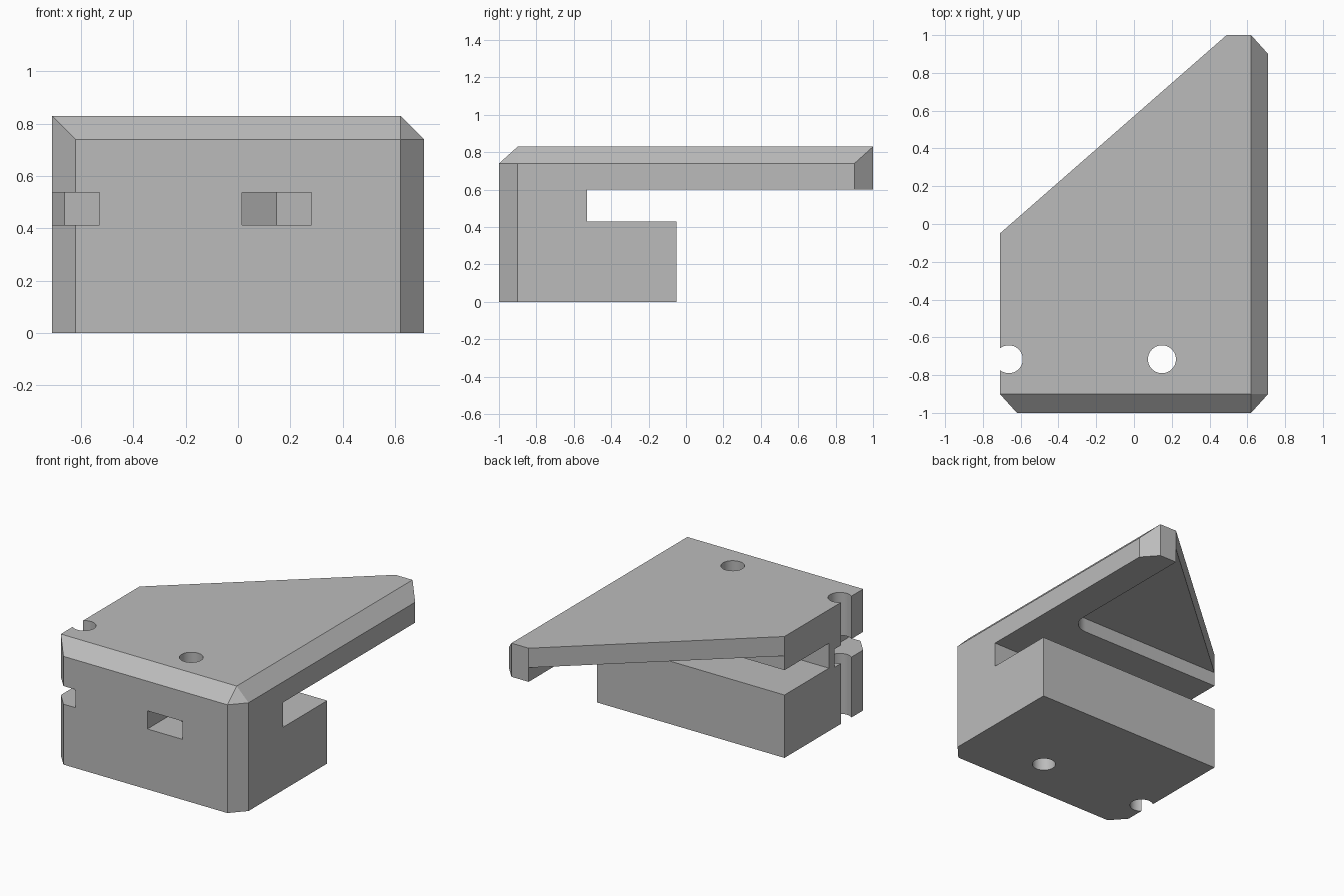
import bpy
import bmesh
from math import cos, sin, pi, radians
from mathutils import Matrix

cube = bpy.data.objects.get("Cube")
if cube:
    bpy.data.objects.remove(cube, do_unlink=True)

TOP = 0.83
NUT_R = 0.133 / cos(pi / 6)      # hexagon corner radius
BORE_Y = -0.716
BORES = (-0.663, 0.148)

# Single matte grey plastic
grey = bpy.data.materials.new("grey_plastic")
grey.use_nodes = True
colour = (0.5, 0.5, 0.5, 1)
grey.diffuse_color = colour
grey.node_tree.nodes["Principled BSDF"].inputs["Base Color"].default_value = colour


def prism(name, outline, low, high, matrix=Matrix()):
    """Extrude a flat outline from low to high along its local z."""
    bm = bmesh.new()
    face = bm.faces.new([bm.verts.new((x, y, low)) for x, y in outline])
    moved = bmesh.ops.extrude_face_region(bm, geom=[face])["geom"]
    verts = [v for v in moved if isinstance(v, bmesh.types.BMVert)]
    bmesh.ops.translate(bm, vec=(0, 0, high - low), verts=verts)
    bmesh.ops.transform(bm, matrix=matrix, verts=bm.verts)
    bmesh.ops.recalc_face_normals(bm, faces=bm.faces)
    mesh = bpy.data.meshes.new(name)
    bm.to_mesh(mesh)
    bm.free()
    mesh.materials.append(grey)
    obj = bpy.data.objects.new(name, mesh)
    bpy.context.collection.objects.link(obj)
    return obj


def arc(cx, cy, r, start, end, steps):
    return [(cx + r * cos(start + (end - start) * i / steps),
             cy + r * sin(start + (end - start) * i / steps)) for i in range(steps + 1)]


def carve(body, cutter):
    """Subtract the cutter from the body and discard it."""
    cutter.hide_render = True
    mod = body.modifiers.new("cut", 'BOOLEAN')
    mod.operation = 'DIFFERENCE'
    mod.solver = 'EXACT'
    mod.object = cutter
    bpy.context.view_layer.objects.active = body
    bpy.ops.object.modifier_apply(modifier=mod.name)
    bpy.data.objects.remove(cutter, do_unlink=True)


# Body: plan outline with chamfered corners and a long diagonal rear edge
body = prism("bracket_body", [
    (-0.62, -1), (0.62, -1), (0.71, -0.9), (0.71, 0.9),
    (0.62, 1), (0.49, 1), (-0.71, -0.05), (-0.71, -0.9)], 0, TOP)

# Chamfers along the front and right top edges, and the corner between them
bm = bmesh.new()
bm.from_mesh(body.data)
corner = (0.62, -0.9, TOP)
for normal in ((0, -0.9, 1), (1, 0, 1), (1, -0.9, 1)):
    bmesh.ops.bisect_plane(bm, geom=bm.verts[:] + bm.edges[:] + bm.faces[:],
                           dist=0.0001, plane_co=corner, plane_no=normal, clear_outer=True)
    bmesh.ops.holes_fill(bm, edges=[e for e in bm.edges if e.is_boundary])
bmesh.ops.recalc_face_normals(bm, faces=bm.faces)
bm.to_mesh(body.data)
bm.free()

# Step under the top plate plus the slot, as one profile swept across x
across = Matrix(((0, 0, 1, 0), (1, 0, 0, 0), (0, 1, 0, 0), (0, 0, 0, 1)))
carve(body, prism("slot_cutter", [
    (-0.53, 0.43), (-0.05, 0.43), (-0.05, -0.1), (1.2, -0.1),
    (1.2, 0.6), (-0.53, 0.6)], -1, 1, across))

# Triangular recess under the plate with one rounded corner
r = 0.13
carve(body, prism("recess_cutter",
                  [(0.49, 1.2), (-0.9, 1.2), (-0.9, -0.05)]
                  + arc(0.49 - r, -0.05 + r, r, -pi / 2, 0, 12), 0.5, 0.697))

# Screw bores, each with a nut pocket open to the front
for x in BORES:
    carve(body, prism("bore_cutter", arc(x, BORE_Y, 0.074, 0, 2 * pi, 40)[:-1], -0.1, 1))
    pocket = [(x - 0.133, -1.1), (x + 0.133, -1.1)]
    pocket += arc(x, BORE_Y, NUT_R, pi / 6, 5 * pi / 6, 2)
    carve(body, prism("pocket_cutter", pocket, 0.413, 0.537))

# Smooth bore walls, crisp edges elsewhere
bpy.ops.object.select_all(action='DESELECT')
body.select_set(True)
bpy.context.view_layer.objects.active = body
bpy.ops.object.shade_smooth_by_angle(angle=radians(25))
